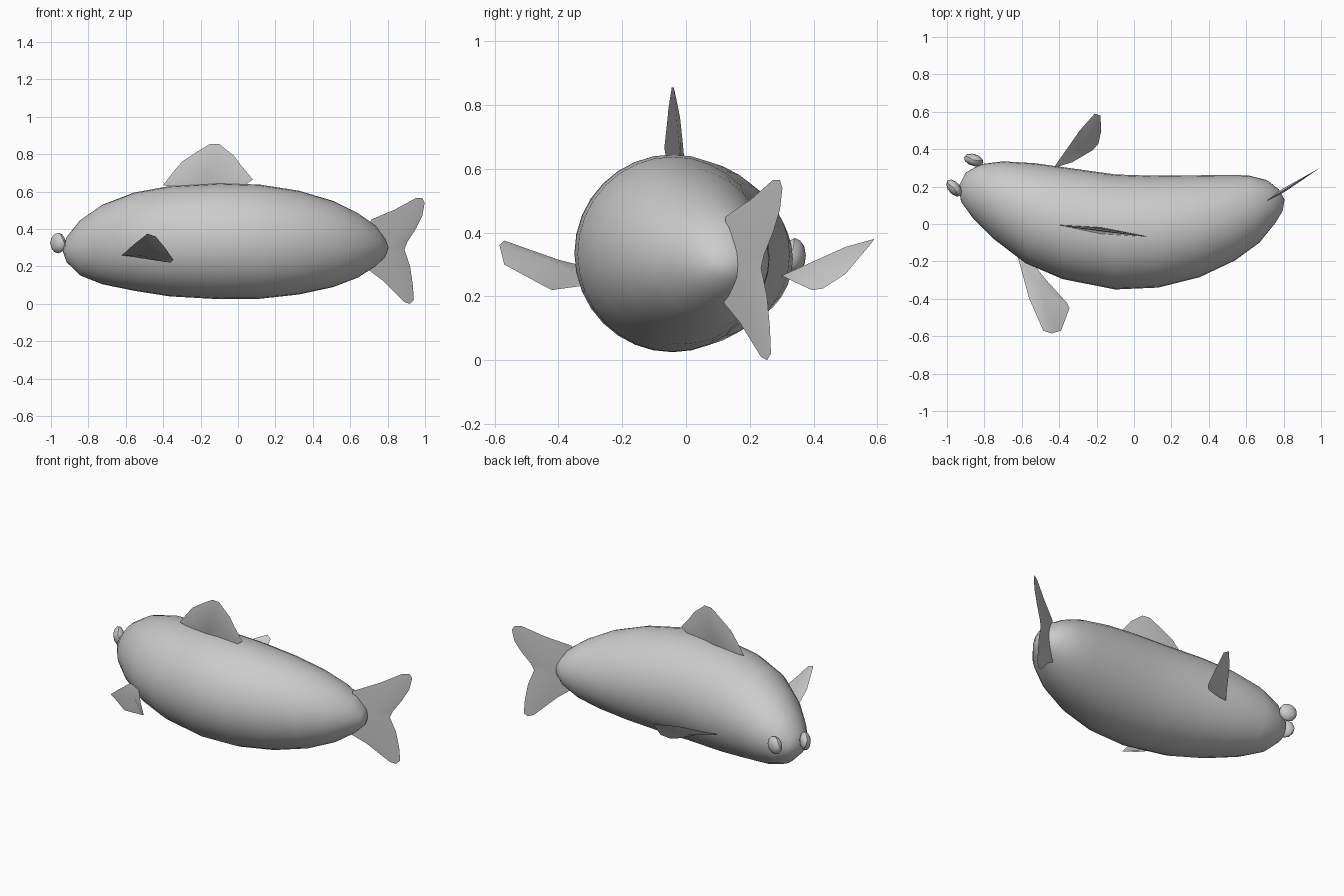
import bpy, bmesh, math
from mathutils import Vector, Matrix

if "Cube" in bpy.data.objects:
    bpy.data.objects.remove(bpy.data.objects["Cube"], do_unlink=True)

grey = bpy.data.materials.new("plain grey")
grey.use_nodes = True
colour = (0.6, 0.6, 0.6, 1)
grey.diffuse_color = colour
grey.node_tree.nodes["Principled BSDF"].inputs["Base Color"].default_value = colour


def finish(name, bm, smooth_angle=None):
    """Turn a bmesh into a named grey object."""
    bmesh.ops.recalc_face_normals(bm, faces=bm.faces)
    mesh = bpy.data.meshes.new(name)
    bm.to_mesh(mesh)
    bm.free()
    mesh.materials.append(grey)
    obj = bpy.data.objects.new(name, mesh)
    bpy.context.collection.objects.link(obj)
    if smooth_angle:
        bpy.ops.object.select_all(action="DESELECT")
        obj.select_set(True)
        bpy.context.view_layer.objects.active = obj
        bpy.ops.object.shade_smooth_by_angle(angle=math.radians(smooth_angle))
    return obj


def loft(name, sections, nose, tail, sides=32):
    """Elliptical rings, each given by its far and near side and its height."""
    bm = bmesh.new()
    rings = []
    for far_x, far_y, near_x, near_y, top, bottom in sections:
        far, near = Vector((far_x, far_y, 0)), Vector((near_x, near_y, 0))
        centre = (far + near) / 2 + Vector((0, 0, (top + bottom) / 2))
        side, up = (far - near) / 2, Vector((0, 0, (top - bottom) / 2))
        ring = []
        for i in range(sides):
            a = math.tau * i / sides
            ring.append(bm.verts.new(centre + side * math.cos(a) + up * math.sin(a)))
        rings.append(ring)
    for a, b in zip(rings, rings[1:]):
        for i in range(sides):
            j = (i + 1) % sides
            bm.faces.new((a[i], a[j], b[j], b[i]))
    for point, ring in ((nose, rings[0]), (tail, rings[-1])):
        tip = bm.verts.new(point)
        for i in range(sides):
            bm.faces.new((tip, ring[i], ring[(i + 1) % sides]))
    return finish(name, bm, 60)


def fin(name, outline, hub, thickness):
    """Thin fin: sharp outline, thickest at a hub near its root."""
    bm = bmesh.new()
    points = [Vector(p) for p in outline]
    hub = Vector(hub)
    normal = Vector()
    for p, q in zip(points, points[1:] + points[:1]):
        normal += (p - hub).cross(q - hub)
    normal.normalize()
    rim = [bm.verts.new(p) for p in points]
    for sign in (-1, 1):
        centre = bm.verts.new(hub + normal * sign * thickness / 2)
        for i, v in enumerate(rim):
            bm.faces.new((centre, v, rim[(i + 1) % len(rim)]))
    return finish(name, bm, 40)


def eye(name, centre, heading):
    """Flattened ball whose flat side faces the heading."""
    bm = bmesh.new()
    turn = Matrix.Rotation(math.radians(heading), 4, "Z")
    shape = Matrix.Diagonal((0.032, 0.054, 0.055, 1))
    bmesh.ops.create_icosphere(bm, subdivisions=2, radius=1,
                               matrix=Matrix.Translation(centre) @ turn @ shape)
    return finish(name, bm, 30)


# Curved body
loft("body", [
    (-0.9, 0.275, -0.925, 0.12, 0.36, 0.22),
    (-0.82, 0.32, -0.86, 0.03, 0.45, 0.15),
    (-0.7, 0.335, -0.75, -0.08, 0.53, 0.105),
    (-0.53, 0.325, -0.58, -0.21, 0.595, 0.07),
    (-0.35, 0.3, -0.38, -0.295, 0.63, 0.04),
    (-0.1, 0.265, -0.1, -0.35, 0.645, 0.025),
    (0.1, 0.258, 0.13, -0.34, 0.638, 0.027),
    (0.3, 0.26, 0.35, -0.285, 0.605, 0.05),
    (0.48, 0.262, 0.54, -0.195, 0.55, 0.09),
    (0.61, 0.26, 0.67, -0.1, 0.485, 0.14),
    (0.71, 0.235, 0.755, 0.005, 0.42, 0.2),
    (0.775, 0.185, 0.795, 0.07, 0.35, 0.25),
], (-0.938, 0.2, 0.285), (0.805, 0.13, 0.3))

# Dorsal fin, outline in x and z, leaning along the back
back = [(-0.4, 0.635), (-0.35, 0.7), (-0.3, 0.76), (-0.2, 0.825), (-0.15, 0.855),
        (-0.1, 0.855), (-0.02, 0.79), (0.02, 0.735), (0.08, 0.665), (0, 0.61), (-0.2, 0.6)]
fin("dorsal_fin", [(x, -0.042 - 0.13 * (x + 0.12), z) for x, z in back],
    (-0.18, -0.035, 0.63), 0.035)

# Forked tail fin, outline in x and z, on a slanted plane
fork = [(0.71, 0.45), (0.84, 0.505), (0.95, 0.565), (0.985, 0.565), (0.998, 0.54),
        (0.985, 0.47), (0.95, 0.4), (0.905, 0.33), (0.89, 0.29), (0.92, 0.2),
        (0.935, 0.1), (0.94, 0.02), (0.92, 0), (0.89, 0.01), (0.83, 0.07),
        (0.78, 0.12), (0.7, 0.18)]
fin("tail_fin", [(x, 0.13 + 0.62 * (x - 0.72), z) for x, z in fork],
    (0.8, 0.18, 0.3), 0.02)

# Side fins
fin("right_side_fin", [
    (-0.62, -0.18, 0.26), (-0.56, -0.4, 0.315), (-0.485, -0.57, 0.375),
    (-0.44, -0.585, 0.36), (-0.39, -0.57, 0.3), (-0.345, -0.45, 0.235),
    (-0.36, -0.42, 0.22), (-0.46, -0.31, 0.235), (-0.55, -0.2, 0.25),
], (-0.51, -0.33, 0.265), 0.02)
fin("left_side_fin", [
    (-0.43, 0.3, 0.265), (-0.36, 0.4, 0.31), (-0.29, 0.5, 0.355), (-0.21, 0.59, 0.38),
    (-0.18, 0.58, 0.365), (-0.175, 0.5, 0.27), (-0.19, 0.43, 0.225),
    (-0.22, 0.395, 0.22), (-0.33, 0.33, 0.25),
], (-0.29, 0.41, 0.275), 0.02)

# Eyes
eye("left_eye", (-0.857, 0.342, 0.328), 73)
eye("right_eye", (-0.962, 0.192, 0.325), 220)
